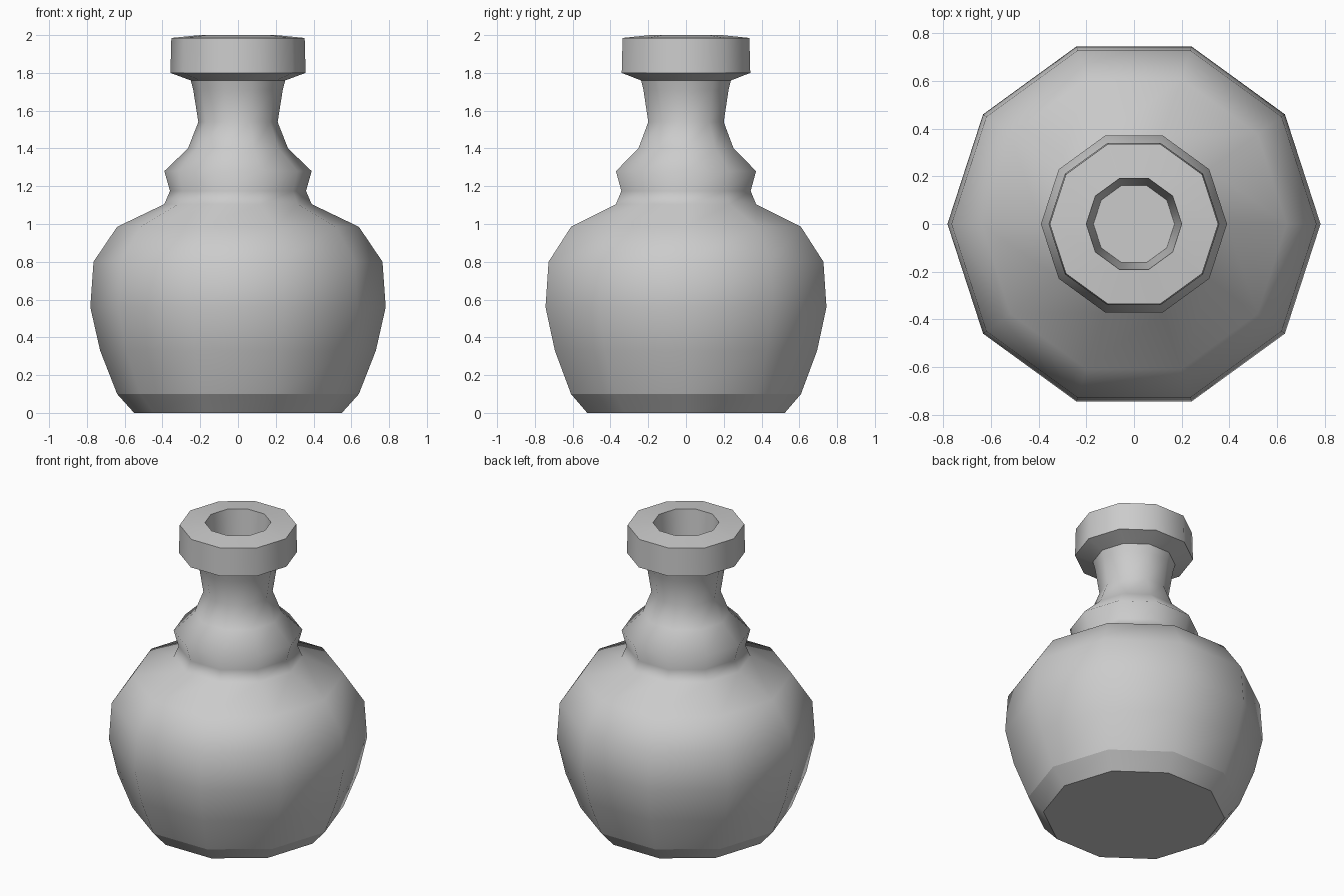
import bpy, bmesh
from math import cos, sin, pi

if "Cube" in bpy.data.objects:
    bpy.data.objects.remove(bpy.data.objects["Cube"])

SIDES = 10

# Profile: (radius, height, crisp ring?) from the base up and down into the mouth
profile = [
    (0.55, 0.00, True), (0.64, 0.10, True), (0.73, 0.33, False),
    (0.782, 0.56, False), (0.765, 0.80, False), (0.64, 0.985, False),
    (0.39, 1.105, False), (0.36, 1.175, False), (0.39, 1.28, False),
    (0.265, 1.40, False), (0.21, 1.54, False), (0.237, 1.71, False),
    (0.25, 1.76, True), (0.358, 1.80, True), (0.353, 1.985, True),
    (0.20, 2.00, True), (0.17, 1.54, True),
]

bm = bmesh.new()
rings = [[bm.verts.new((r * cos(2 * pi * i / SIDES), r * sin(2 * pi * i / SIDES), z))
          for i in range(SIDES)] for r, z, _ in profile]

# Walls
for a, b in zip(rings, rings[1:]):
    for i in range(SIDES):
        j = (i + 1) % SIDES
        bm.faces.new((a[i], a[j], b[j], b[i])).smooth = True

# Base and floor of the mouth
bm.faces.new(rings[0][::-1])
bm.faces.new(rings[-1])

# Crisp edges around the foot and lip
for ring, (_, _, crisp) in zip(rings, profile):
    if crisp:
        for i in range(SIDES):
            bm.edges.get((ring[i], ring[(i + 1) % SIDES])).smooth = False

mesh = bpy.data.meshes.new("bottle")
bm.to_mesh(mesh)
bm.free()
bottle = bpy.data.objects.new("bottle", mesh)
bpy.context.collection.objects.link(bottle)
